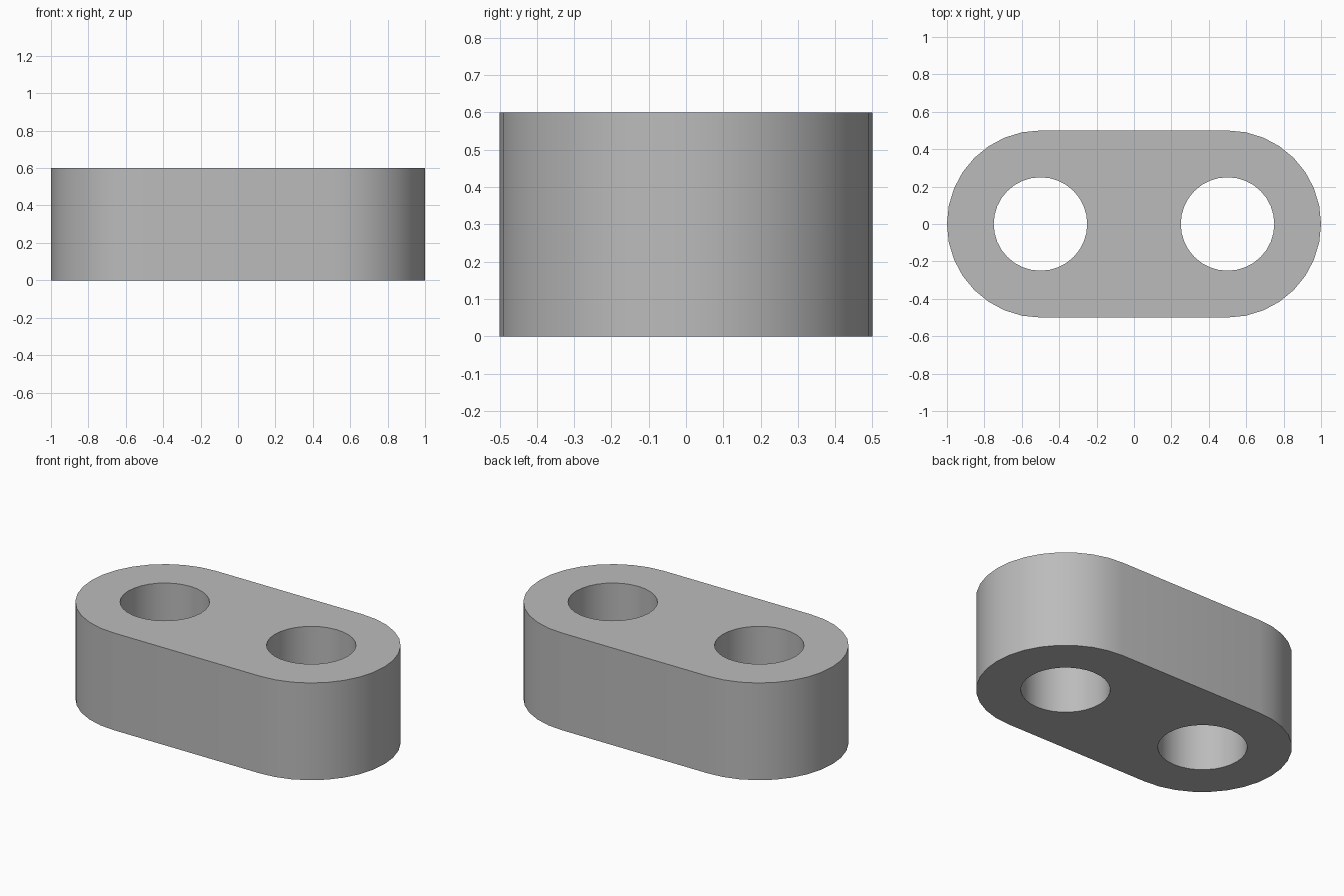
import bpy
import bmesh
from math import pi, sin, cos, radians

cube = bpy.data.objects.get("Cube")
if cube:
    bpy.data.objects.remove(cube, do_unlink=True)

HEIGHT, CENTRE, OUTER, HOLE, STEPS = 0.6, 0.5, 0.5, 0.25, 16

grey = bpy.data.materials.new("plain grey")
grey.use_nodes = True
colour = (0.5, 0.5, 0.5, 1)
grey.diffuse_color = colour
grey.node_tree.nodes["Principled BSDF"].inputs["Base Color"].default_value = colour


def arc(cx, radius, start, count):
    """Points on the base plane, stepping round from the start angle."""
    angles = [start + pi * i / STEPS for i in range(count)]
    return [(cx + radius * cos(a), radius * sin(a), 0) for a in angles]


def loop(bm, points):
    verts = [bm.verts.new(p) for p in points]
    return [bm.edges.new((v, verts[i - 1])) for i, v in enumerate(verts)]


# Rounded outline with two round holes
bm = bmesh.new()
edges = loop(bm, arc(CENTRE, OUTER, -pi / 2, STEPS + 1)
             + arc(-CENTRE, OUTER, pi / 2, STEPS + 1))
for cx in (-CENTRE, CENTRE):
    edges += loop(bm, arc(cx, HOLE, 0, 2 * STEPS))
bmesh.ops.triangle_fill(bm, edges=edges, use_beauty=True)

# Raise the outline into a solid link
raised = bmesh.ops.extrude_face_region(bm, geom=bm.faces[:], use_keep_orig=True)
top = [g for g in raised["geom"] if isinstance(g, bmesh.types.BMVert)]
bmesh.ops.translate(bm, verts=top, vec=(0, 0, HEIGHT))
bmesh.ops.recalc_face_normals(bm, faces=bm.faces[:])

mesh = bpy.data.meshes.new("link_block")
bm.to_mesh(mesh)
bm.free()
mesh.materials.append(grey)
link = bpy.data.objects.new("link_block", mesh)
bpy.context.collection.objects.link(link)

# Smooth walls, sharp rims
bpy.ops.object.select_all(action="DESELECT")
link.select_set(True)
bpy.context.view_layer.objects.active = link
bpy.ops.object.shade_smooth_by_angle(angle=radians(30))
